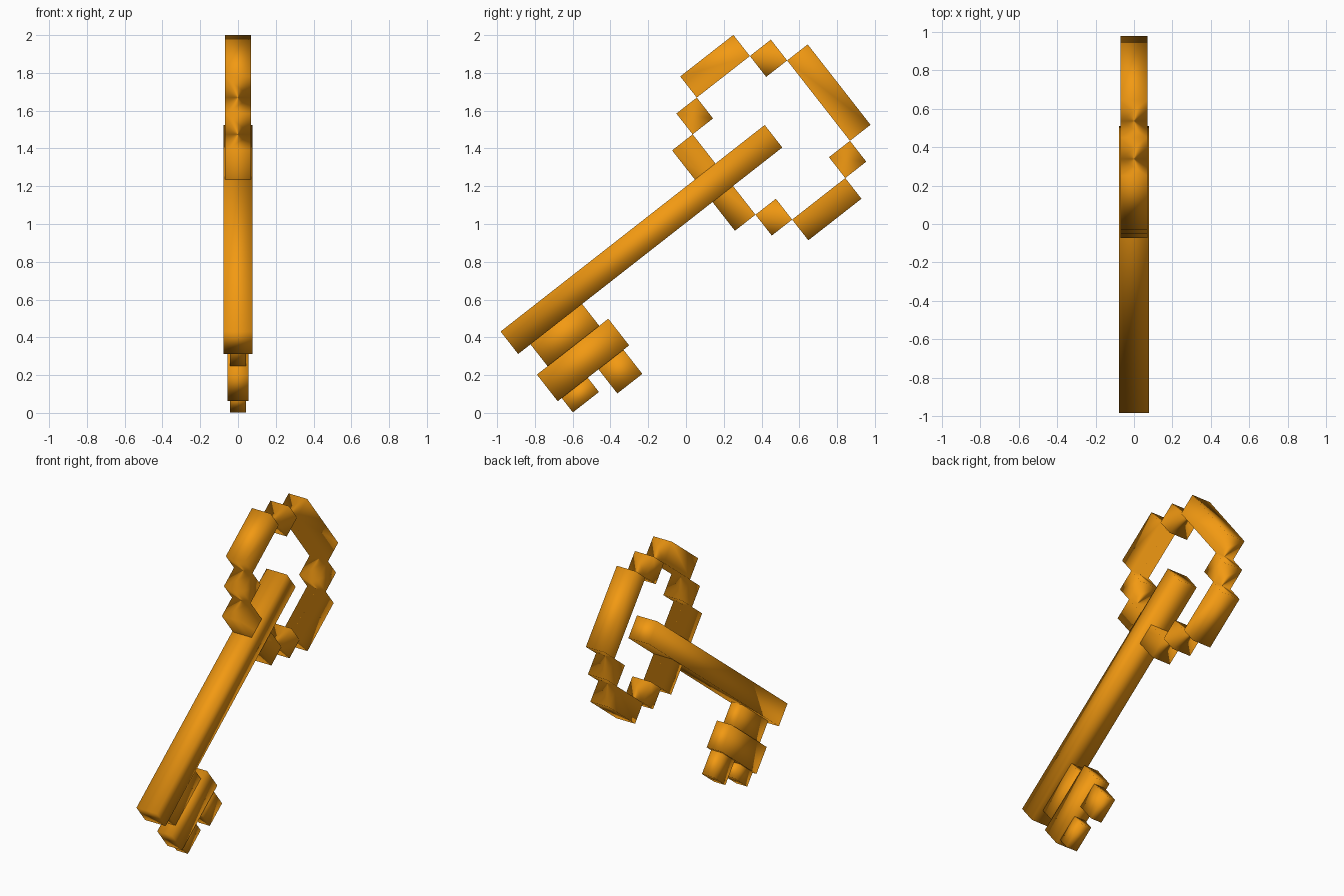
import bpy, bmesh, math
from mathutils import Matrix

if "Cube" in bpy.data.objects:
    bpy.data.objects.remove(bpy.data.objects["Cube"])

TILT = Matrix.Rotation(math.radians(38.02), 4, 'X')   # key leans in the YZ plane

gold = bpy.data.materials.new("gold")
gold.diffuse_color = (0.89, 0.32, 0.006, 1)
gold.use_nodes = True
gold.node_tree.nodes["Principled BSDF"].inputs["Base Color"].default_value = gold.diffuse_color


def bars(name, half_x, boxes):
    """Boxes (u0, u1, v0, v1): u runs along the shaft, v across it."""
    bm = bmesh.new()
    for u0, u1, v0, v1 in boxes:
        place = (Matrix.Translation((0, (u0 + u1) / 2, (v0 + v1) / 2))
                 @ Matrix.Diagonal((2 * half_x, u1 - u0, v1 - v0, 1)))
        bmesh.ops.create_cube(bm, size=1, matrix=TILT @ place)
    # touching corners share their edge
    bmesh.ops.remove_doubles(bm, verts=bm.verts, dist=0.002)
    for f in bm.faces:
        f.smooth = True
    me = bpy.data.meshes.new(name)
    bm.to_mesh(me)
    bm.free()
    me.materials.append(gold)
    ob = bpy.data.objects.new(name, me)
    bpy.context.collection.objects.link(ob)
    return ob


# Stepped bow ring: grid lines along and across the shaft
a, b, c, d, e, f = 0.798, 0.936, 1.073, 1.430, 1.571, 1.709
p, q, r, s, t, w = 0.321, 0.460, 0.600, 1.140, 1.280, 1.422
bars("bow_ring", 0.07, [
    (c, d, t, w), (d, e, s, t), (e, f, r, s), (d, e, q, r),
    (c, d, p, q), (b, c, q, r), (a, b, r, s), (b, c, s, t)])

# Shaft
bars("shaft", 0.077, [(-0.508, 1.267, 0.793, 0.944)])

# Bit: neck, plate and two teeth
bars("bit_neck", 0.042, [(-0.425, -0.078, 0.63, 0.81)])
bars("bit_plate", 0.055, [(-0.497, -0.017, 0.467, 0.646)])
bars("bit_tooth_long", 0.042, [(-0.223, -0.055, 0.305, 0.48)])
bars("bit_tooth_short", 0.042, [(-0.470, -0.295, 0.371, 0.48)])
